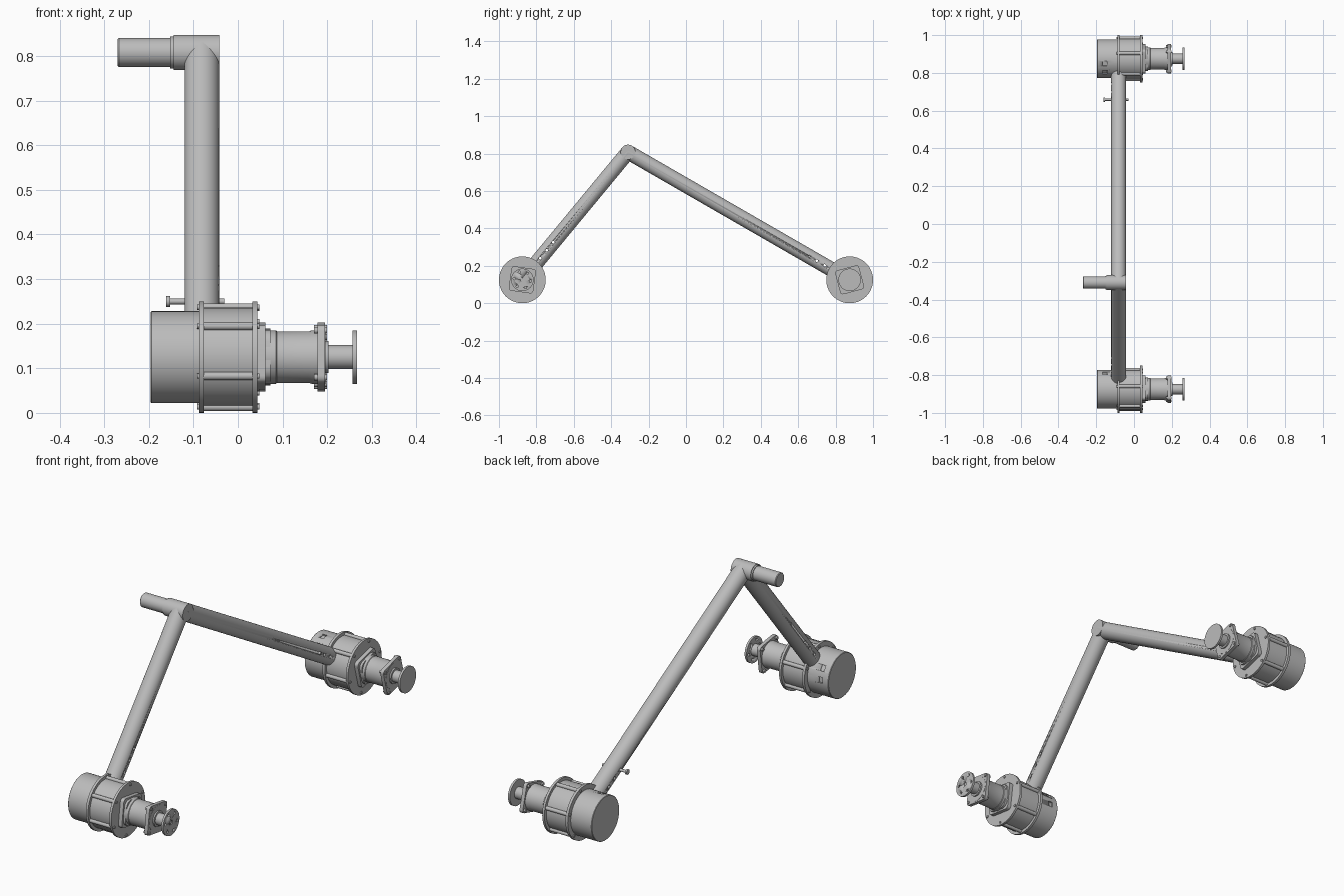
import bpy, bmesh
from math import radians, cos, sin, pi
from mathutils import Matrix, Vector

if "Cube" in bpy.data.objects:
    bpy.data.objects.remove(bpy.data.objects["Cube"])

metal = bpy.data.materials.new("light_grey_metal")
metal.use_nodes = True
GREY = (0.5, 0.5, 0.5, 1)
metal.diffuse_color = GREY
metal.node_tree.nodes["Principled BSDF"].inputs["Base Color"].default_value = GREY


def finish(name, bm, matrix=Matrix()):
    bmesh.ops.recalc_face_normals(bm, faces=bm.faces)
    bm.transform(matrix)
    mesh = bpy.data.meshes.new(name)
    bm.to_mesh(mesh)
    bm.free()
    mesh.materials.append(metal)
    obj = bpy.data.objects.new(name, mesh)
    bpy.context.collection.objects.link(obj)
    bpy.ops.object.select_all(action='DESELECT')
    obj.select_set(True)
    bpy.context.view_layer.objects.active = obj
    bpy.ops.object.shade_smooth_by_angle(angle=radians(35))
    return obj


def add_rod(bm, start, end, r, sides=16):
    """Cylinder between two points."""
    a, b = Vector(start), Vector(end)
    turn = (b - a).to_track_quat('Z', 'Y').to_matrix().to_4x4()
    bmesh.ops.create_cone(bm, cap_ends=True, segments=sides, radius1=r, radius2=r,
                          depth=(b - a).length,
                          matrix=Matrix.Translation((a + b) / 2) @ turn)


def add_lathe(bm, profile, sides=64):
    """Turn (x, radius) points about the x axis, closed with caps."""
    rings = [[bm.verts.new((x, r * cos(2 * pi * i / sides), r * sin(2 * pi * i / sides)))
              for i in range(sides)] for x, r in profile]
    for a, b in zip(rings, rings[1:]):
        for i in range(sides):
            j = (i + 1) % sides
            bm.faces.new((a[i], a[j], b[j], b[i]))
    bm.faces.new(rings[0])
    bm.faces.new(rings[-1])


def add_square(bm, x0, x1, half, corner):
    """Square plate across the x axis with rounded corners."""
    outline = []
    for k in range(4):
        for s in range(5):
            t = pi / 2 * (k + s / 4)
            mid = pi / 2 * k + pi / 4
            c = (half - corner) * 2 ** 0.5
            outline.append((c * cos(mid) + corner * cos(t), c * sin(mid) + corner * sin(t)))
    ends = [[bm.verts.new((x, y, z)) for y, z in outline] for x in (x0, x1)]
    n = len(outline)
    for i in range(n):
        j = (i + 1) % n
        bm.faces.new((ends[0][i], ends[0][j], ends[1][j], ends[1][i]))
    bm.faces.new(ends[0])
    bm.faces.new(ends[1])


def ring(count, r, start=0):
    for i in range(count):
        t = radians(start) + 2 * pi * i / count
        yield r * cos(t), r * sin(t)


def cut(obj, bm):
    cutter = finish("hole_cutter", bm)
    cutter.hide_render = True
    mod = obj.modifiers.new("holes", 'BOOLEAN')
    mod.object = cutter
    mod.solver = 'EXACT'
    bpy.context.view_layer.objects.active = obj
    bpy.ops.object.modifier_apply(modifier=mod.name)
    bpy.data.objects.remove(cutter)


def build_motor(side, y, spin, port_angles):
    place = Matrix.Translation((0, y, 0.125)) @ Matrix.Rotation(radians(spin), 4, 'X')

    # Rear cap with rim screws and connector ports
    bm = bmesh.new()
    add_lathe(bm, [(-0.196, 0.101), (-0.194, 0.103), (-0.08, 0.103)])
    for cy, cz in ring(8, 1, 30):
        add_rod(bm, (-0.095, cy * 0.1, cz * 0.1), (-0.095, cy * 0.106, cz * 0.106), 0.005, 10)
    cap = finish(side + "_motor_cap", bm, place)
    bm = bmesh.new()
    for a in port_angles:
        bmesh.ops.create_cube(bm, size=1, matrix=Matrix.Translation((0, y, 0.125))
                              @ Matrix.Rotation(radians(a), 4, 'X')
                              @ Matrix.Translation((-0.155, 0.103, 0))
                              @ Matrix.Diagonal((0.022, 0.016, 0.026, 1)))
    cut(cap, bm)

    # Drum between two flanges
    bm = bmesh.new()
    add_lathe(bm, [(-0.088, 0.125), (-0.076, 0.125), (-0.076, 0.111), (0.033, 0.111),
                   (0.033, 0.125), (0.044, 0.125)])
    finish(side + "_motor_drum", bm, place)

    # Tie rods and bolt heads around the drum
    bm = bmesh.new()
    for cy, cz in ring(6, 0.113, 30):
        add_rod(bm, (-0.08, cy, cz), (0.04, cy, cz), 0.009)
        add_rod(bm, (-0.092, cy, cz), (0.048, cy, cz), 0.006)
    finish(side + "_tie_rods", bm, place)

    # Gearbox base, barrel and square end flange
    bm = bmesh.new()
    add_square(bm, 0.04, 0.062, 0.066, 0.015)
    add_square(bm, 0.06, 0.073, 0.058, 0.03)
    finish(side + "_gearbox_base", bm, place)
    bm = bmesh.new()
    add_lathe(bm, [(0.06, 0.06), (0.085, 0.06), (0.087, 0.058), (0.16, 0.058), (0.165, 0.06),
                   (0.196, 0.06), (0.196, 0.036), (0.203, 0.036), (0.203, 0.027), (0.26, 0.027)])
    finish(side + "_gearbox_barrel", bm, place)
    bm = bmesh.new()
    add_square(bm, 0.178, 0.195, 0.066, 0.015)
    for cy, cz in ring(4, 0.075, 45):
        add_rod(bm, (0.17, cy, cz), (0.199, cy, cz), 0.007, 12)
    finish(side + "_gearbox_flange", bm, place)

    # Output disc with bolt holes
    bm = bmesh.new()
    add_lathe(bm, [(0.257, 0.06), (0.267, 0.06)])
    disc = finish(side + "_output_disc", bm, place)
    bm = bmesh.new()
    for cy, cz in ring(6, 0.044):
        add_rod(bm, (0.25, cy, cz), (0.28, cy, cz), 0.006, 12)
    add_rod(bm, (0.262, 0, 0), (0.28, 0, 0), 0.01, 16)
    bm.transform(place)
    cut(disc, bm)


def build_arm(side, y, holes):
    hub, elbow = Vector((-0.081, y, 0.125)), Vector((-0.081, -0.31, 0.808))
    along = (elbow - hub).normalized()
    bm = bmesh.new()
    add_rod(bm, hub + along * 0.085, elbow, 0.0395, 48)
    arm = finish(side + "_arm", bm)
    bm = bmesh.new()
    for d in holes:
        p = hub + along * d
        add_rod(bm, p - Vector((0.1, 0, 0)), p + Vector((0.1, 0, 0)), 0.007, 16)
    cut(arm, bm)
    return hub, along


build_motor("front", -0.875, -8, (34, 4))
build_motor("rear", 0.875, 105, (134, 104))
build_arm("front", -0.875, (0.15, 0.205, 0.26))
hub, along = build_arm("rear", 0.875, (0.155, 0.203, 0.25))

# Elbow sleeve and the thinner stub beyond it
bm = bmesh.new()
add_lathe(bm, [(-0.145, 0.0395), (-0.042, 0.0395)], 48)
add_lathe(bm, [(-0.27, 0.03), (-0.267, 0.0325), (-0.152, 0.0325), (-0.152, 0.036),
               (-0.14, 0.036)], 48)
finish("elbow_joint", bm, Matrix.Translation((0, -0.31, 0.808)))

# Locking pin through the rear arm
p = hub + along * 0.25
bm = bmesh.new()
add_rod(bm, (-0.155, p.y, p.z), (-0.03, p.y, p.z), 0.0065)
add_rod(bm, (-0.161, p.y, p.z), (-0.153, p.y, p.z), 0.012)
finish("locking_pin", bm)
